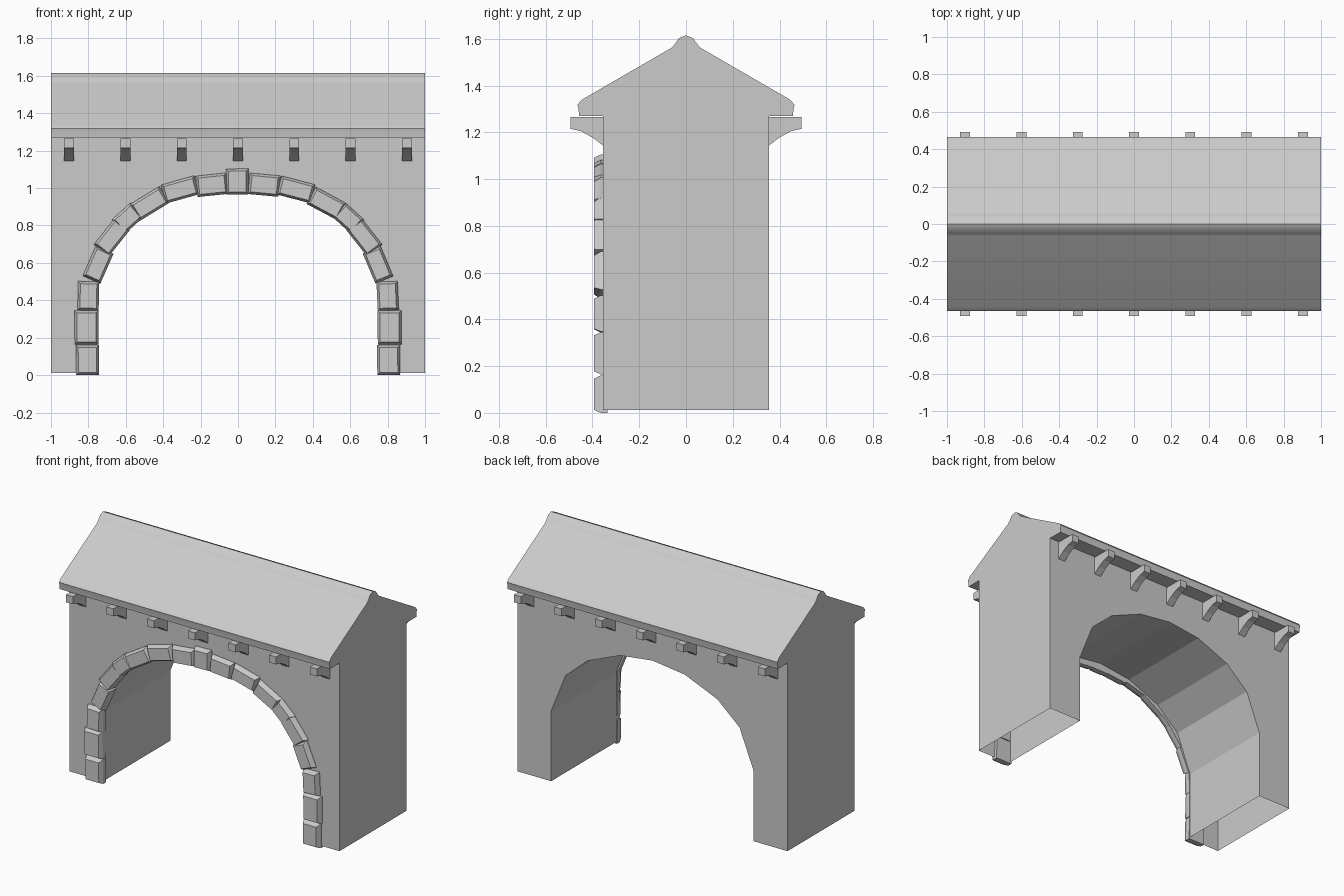
import bpy, bmesh, math, random
from mathutils import Vector, Matrix

random.seed(4)
if "Cube" in bpy.data.objects:
    bpy.data.objects.remove(bpy.data.objects["Cube"])

stone_grey = bpy.data.materials.new("stone_grey")
stone_grey.use_nodes = True
COLOR = (0.6, 0.6, 0.6, 1)
stone_grey.diffuse_color = COLOR
stone_grey.node_tree.nodes["Principled BSDF"].inputs["Base Color"].default_value = COLOR


def finish(name, bm, smooth=False):
    bmesh.ops.recalc_face_normals(bm, faces=bm.faces)
    mesh = bpy.data.meshes.new(name)
    bm.to_mesh(mesh)
    bm.free()
    obj = bpy.data.objects.new(name, mesh)
    bpy.context.collection.objects.link(obj)
    mesh.materials.append(stone_grey)
    if smooth:
        bpy.ops.object.select_all(action='DESELECT')
        obj.select_set(True)
        bpy.context.view_layer.objects.active = obj
        bpy.ops.object.shade_smooth_by_angle(angle=math.radians(35))
    return obj


def loft(bm, rings):
    """Closed solid through matching rings of points."""
    loops = [[bm.verts.new(p) for p in ring] for ring in rings]
    n = len(loops[0])
    for a, b in zip(loops, loops[1:]):
        for i in range(n):
            j = (i + 1) % n
            bm.faces.new((a[i], a[j], b[j], b[i]))
    bm.faces.new(loops[0])
    bm.faces.new(loops[-1])


# Gate wall: arched outline, hollow and open underneath
BASE, EAVE, DEPTH = 0.012, 1.27, 0.355
half_arch = [(0.75, BASE), (0.75, 0.48), (0.645, 0.745), (0.48, 0.89), (0.24, 0.99)]
arch = half_arch + [(0, 1.02)] + [(-x, z) for x, z in reversed(half_arch)]
outline = [(-1, BASE), (-1, EAVE), (1, EAVE), (1, BASE)] + arch
bm = bmesh.new()
loft(bm, [[(x, y, z) for x, z in outline] for y in (-DEPTH, DEPTH)])
under = [f for f in bm.faces if all(abs(v.co.z - BASE) < 1e-4 for v in f.verts)]
bmesh.ops.delete(bm, geom=under, context='FACES_ONLY')
finish("gate_wall", bm)

# Gabled roof with rounded ridge and eaves
half_roof = [(0.457, EAVE), (0.46, 1.30), (0.464, 1.318), (0.445, 1.34),
             (0.065, 1.56), (0.05, 1.575), (0.03, 1.603)]
profile = half_roof + [(0, 1.615)] + [(-y, z) for y, z in reversed(half_roof)]
bm = bmesh.new()
loft(bm, [[(x, y, z) for y, z in profile] for x in (-1, 1)])
finish("roof", bm, smooth=True)

# Brackets under both eaves
bracket = [(0.35, 1.265), (0.493, 1.265), (0.493, 1.215), (0.45, 1.205),
           (0.40, 1.178), (0.35, 1.14)]
for side, label in ((-1, "front"), (1, "back")):
    bm = bmesh.new()
    for i in range(7):
        cx = -0.903 + 0.301 * i
        loft(bm, [[(x, side * y, z) for y, z in bracket] for x in (cx - 0.026, cx + 0.026)])
    finish(label + "_brackets", bm)


# Arch stones: x, z, length along the arch, thickness, angle in degrees
def arch_stone(name, x, z, length, thick, angle):
    bm = bmesh.new()
    rings = []
    for y, inset in ((-0.335, 0), (-0.365, 0), (-0.393, 0.013)):
        l, t = length / 2 - inset, thick / 2 - inset
        rings.append([(-l, y, -t), (l, y, -t * 0.97), (l, y, t), (-l, y, t * 0.96)])
    loft(bm, rings)
    turn = Matrix.Rotation(-math.radians(angle), 4, 'Y')
    bmesh.ops.transform(bm, matrix=Matrix.Translation(Vector((x, 0, z))) @ turn, verts=bm.verts)
    finish(name, bm)


stones = [(0.805, 0.08, 0.16, 0.125, 90), (0.81, 0.255, 0.18, 0.13, 90),
          (0.80, 0.423, 0.155, 0.115, 92), (0.748, 0.59, 0.175, 0.105, 113),
          (0.675, 0.737, 0.18, 0.105, 128), (0.59, 0.838, 0.135, 0.105, 138),
          (0.473, 0.917, 0.185, 0.105, 150), (0.31, 0.992, 0.185, 0.105, 164),
          (0.14, 1.017, 0.165, 0.115, 174)]
for i, (x, z, length, thick, angle) in enumerate(stones):
    for side, label in ((1, "left"), (-1, "right")):
        tilt = random.uniform(-1.5, 1.5) if i > 2 else 0
        turn = angle if side > 0 else 180 - angle
        arch_stone(f"{label}_arch_stone_{i + 1}", side * x, z, length, thick, turn + tilt)
arch_stone("keystone", -0.003, 1.035, 0.12, 0.14, 0)
